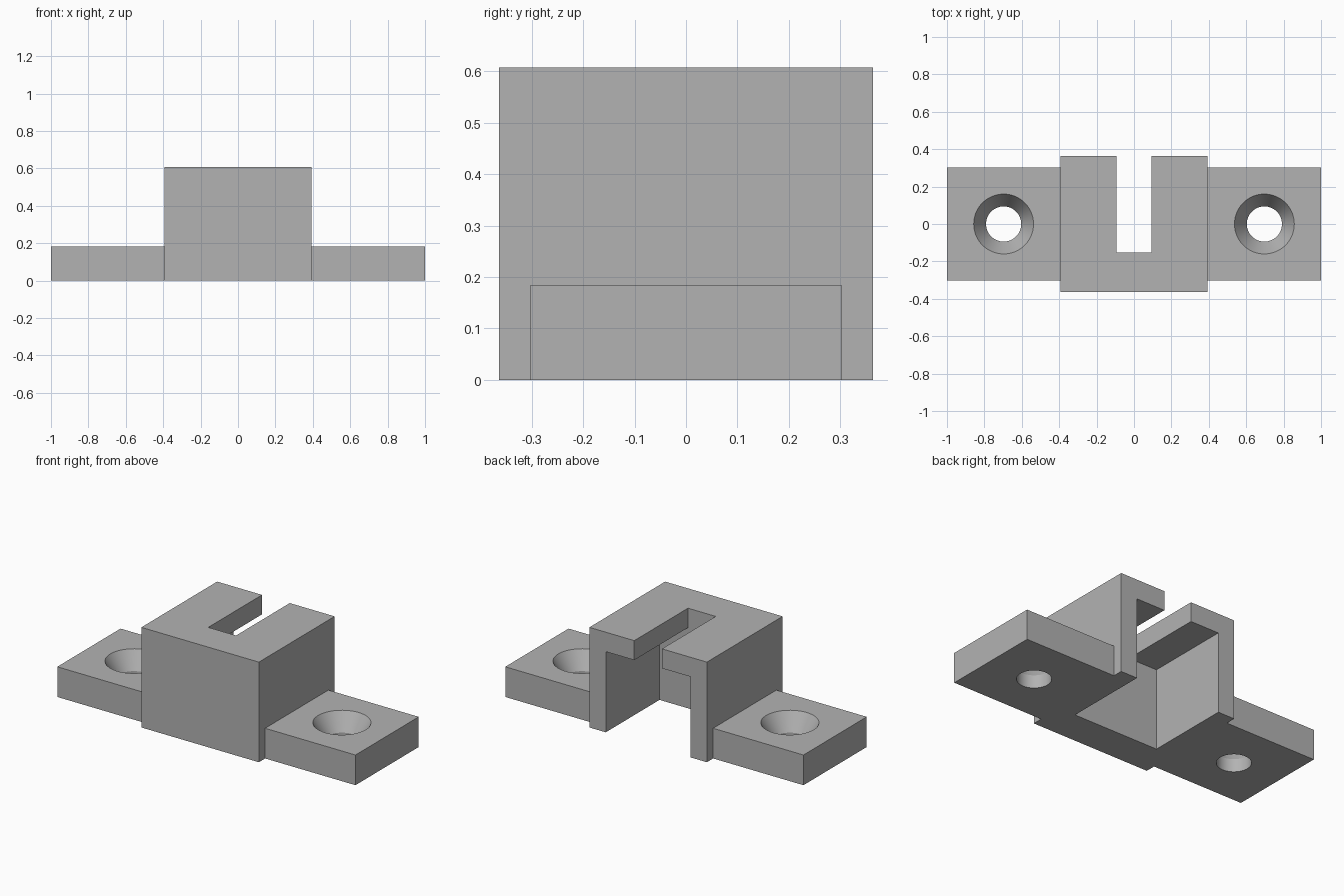
import bpy
import bmesh
from math import radians
from mathutils import Matrix, Vector

if "Cube" in bpy.data.objects:
    bpy.data.objects.remove(bpy.data.objects["Cube"], do_unlink=True)

# Overall sizes
HALF_W, HALF_D, HEIGHT = 0.394, 0.363, 0.607
TAB_D, TAB_H = 0.303, 0.183
WALL, ROOF, POCKET_Y = 0.11, 0.118, -0.152
SLOT, HOLE_X = 0.093, 0.697
HOLE_R, SINK_R, SINK_DEPTH = 0.094, 0.16, 0.105
MARGIN = 0.1

grey = bpy.data.materials.new("plain grey")
grey.use_nodes = True
colour = (0.45, 0.45, 0.45, 1)
grey.diffuse_color = colour
grey.node_tree.nodes["Principled BSDF"].inputs["Base Color"].default_value = colour


def make_object(name, bm):
    mesh = bpy.data.meshes.new(name)
    bm.to_mesh(mesh)
    bm.free()
    obj = bpy.data.objects.new(name, mesh)
    bpy.context.collection.objects.link(obj)
    mesh.materials.append(grey)
    return obj


def box(name, low, high):
    low, high = Vector(low), Vector(high)
    bm = bmesh.new()
    place = Matrix.Translation((low + high) / 2) @ Matrix.Diagonal((*(high - low), 1))
    bmesh.ops.create_cube(bm, size=1, matrix=place)
    return make_object(name, bm)


def cone(name, x, z_low, z_high, r_low, r_high):
    bm = bmesh.new()
    place = Matrix.Translation((x, 0, (z_low + z_high) / 2))
    bmesh.ops.create_cone(bm, cap_ends=True, segments=64, radius1=r_low,
                          radius2=r_high, depth=z_high - z_low, matrix=place)
    return make_object(name, bm)


def activate(obj):
    bpy.ops.object.select_all(action="DESELECT")
    obj.select_set(True)
    bpy.context.view_layer.objects.active = obj


def cut(obj, cutter):
    cutter.hide_render = True
    mod = obj.modifiers.new("cut", "BOOLEAN")
    mod.operation = "DIFFERENCE"
    mod.solver = "EXACT"
    mod.object = cutter
    activate(obj)
    bpy.ops.object.modifier_apply(modifier=mod.name)
    bpy.data.objects.remove(cutter, do_unlink=True)


# Housing: block with a pocket open to the back and underside, and a roof slot
housing = box("housing", (-HALF_W, -HALF_D, 0), (HALF_W, HALF_D, HEIGHT))
inner = HALF_W - WALL
back = HALF_D + MARGIN
cut(housing, box("pocket_cutter", (-inner, POCKET_Y, -MARGIN),
                 (inner, back, HEIGHT - ROOF)))
cut(housing, box("slot_cutter", (-SLOT, POCKET_Y, HEIGHT - ROOF - MARGIN),
                 (SLOT, back, HEIGHT + MARGIN)))

# Mounting tabs with countersunk screw holes
for side, name in ((1, "left_tab"), (-1, "right_tab")):
    ends = sorted((side * HALF_W, side))
    tab = box(name, (ends[0], -TAB_D, 0), (ends[1], TAB_D, TAB_H))
    x = side * HOLE_X
    cut(tab, cone("hole_cutter", x, -MARGIN, TAB_H + MARGIN, HOLE_R, HOLE_R))
    # The taper continues above the tab so the rim cuts cleanly
    flare = (SINK_R - HOLE_R) / SINK_DEPTH * MARGIN
    cut(tab, cone("countersink_cutter", x, TAB_H - SINK_DEPTH, TAB_H + MARGIN,
                  HOLE_R, SINK_R + flare))
    activate(tab)
    bpy.ops.object.shade_smooth_by_angle(angle=radians(25))
